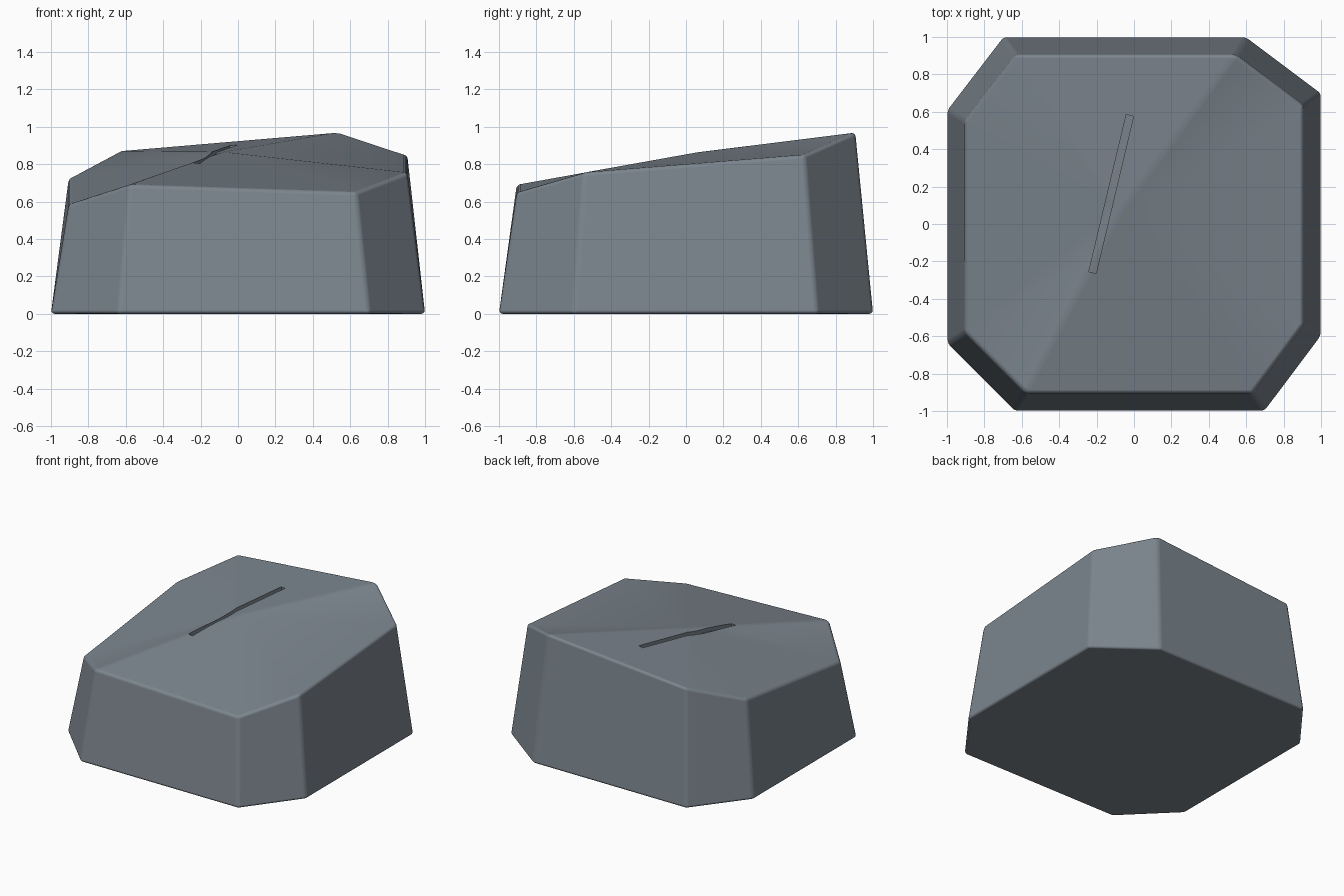
import bpy, bmesh
from mathutils import Vector

if "Cube" in bpy.data.objects:
    bpy.data.objects.remove(bpy.data.objects["Cube"])

# Single stone colour
stone = bpy.data.materials.new("slate grey")
stone.use_nodes = True
colour = (0.20, 0.235, 0.27, 1)
stone.diffuse_color = colour
bsdf = stone.node_tree.nodes["Principled BSDF"]
bsdf.inputs["Base Color"].default_value = colour
bsdf.inputs["Roughness"].default_value = 0.9


def new_object(name, bm):
    bmesh.ops.recalc_face_normals(bm, faces=bm.faces)
    mesh = bpy.data.meshes.new(name)
    bm.to_mesh(mesh)
    bm.free()
    mesh.materials.append(stone)
    obj = bpy.data.objects.new(name, mesh)
    bpy.context.collection.objects.link(obj)
    return obj


def apply_modifier(obj, kind, **settings):
    mod = obj.modifiers.new(kind.title(), kind)
    for key, value in settings.items():
        setattr(mod, key, value)
    bpy.context.view_layer.objects.active = obj
    bpy.ops.object.modifier_apply(modifier=mod.name)


# Rock: uneven octagon tapering to a rim of varied height, with a faceted top.
# Each corner is base x, base y, rim height.
TAPER = 0.905
corners = [(-0.70, 1.0, 0.87), (0.60, 1.0, 0.97), (1.0, 0.70, 0.85), (1.0, -0.60, 0.755),
           (0.70, -1.0, 0.65), (-0.64, -1.0, 0.69), (-1.0, -0.64, 0.585), (-1.0, 0.61, 0.725)]
bm = bmesh.new()
base = [bm.verts.new((x, y, 0)) for x, y, z in corners]
rim = [bm.verts.new((x * TAPER, y * TAPER, z)) for x, y, z in corners]
crown = bm.verts.new((-0.07, 0.07, 0.865))
bm.faces.new(base)
for i in range(len(corners)):
    j = (i + 1) % len(corners)
    bm.faces.new((base[i], base[j], rim[j], rim[i]))
    bm.faces.new((rim[i], rim[j], crown))
rock = new_object("rock", bm)
apply_modifier(rock, "BEVEL", width=0.02, segments=3, limit_method="ANGLE", angle_limit=0.28)

# Crack cutter: a narrow slab whose underside follows the top at a fixed depth
start, end = Vector((-0.222, -0.26, 0)), Vector((-0.022, 0.58, 0))
side = (end - start).normalized().cross(Vector((0, 0, 1))) * 0.02
bm = bmesh.new()
footprint = bm.faces.new([bm.verts.new(p + Vector((0, 0, 0.5)))
                          for p in (start - side, start + side, end + side, end - side)])
walls = bmesh.ops.extrude_face_region(bm, geom=[footprint])["geom"]
for v in walls:
    if isinstance(v, bmesh.types.BMVert):
        v.co.z = 1.2
crack = new_object("crack_cutter", bm)
floor = rock.copy()
floor.data = rock.data.copy()
floor.name = "crack_floor"
bpy.context.collection.objects.link(floor)
floor.location.z = -0.03
for helper in (crack, floor):
    helper.hide_render = True
bpy.context.view_layer.update()
apply_modifier(crack, "BOOLEAN", operation="DIFFERENCE", object=floor, solver="EXACT")
apply_modifier(rock, "BOOLEAN", operation="DIFFERENCE", object=crack, solver="EXACT")
for helper in (crack, floor):
    bpy.data.objects.remove(helper)

# Soft rounded edges between flat facets
bpy.ops.object.select_all(action="DESELECT")
rock.select_set(True)
bpy.context.view_layer.objects.active = rock
bpy.ops.object.shade_smooth_by_angle(angle=0.7)
apply_modifier(rock, "WEIGHTED_NORMAL", keep_sharp=True, weight=100)
